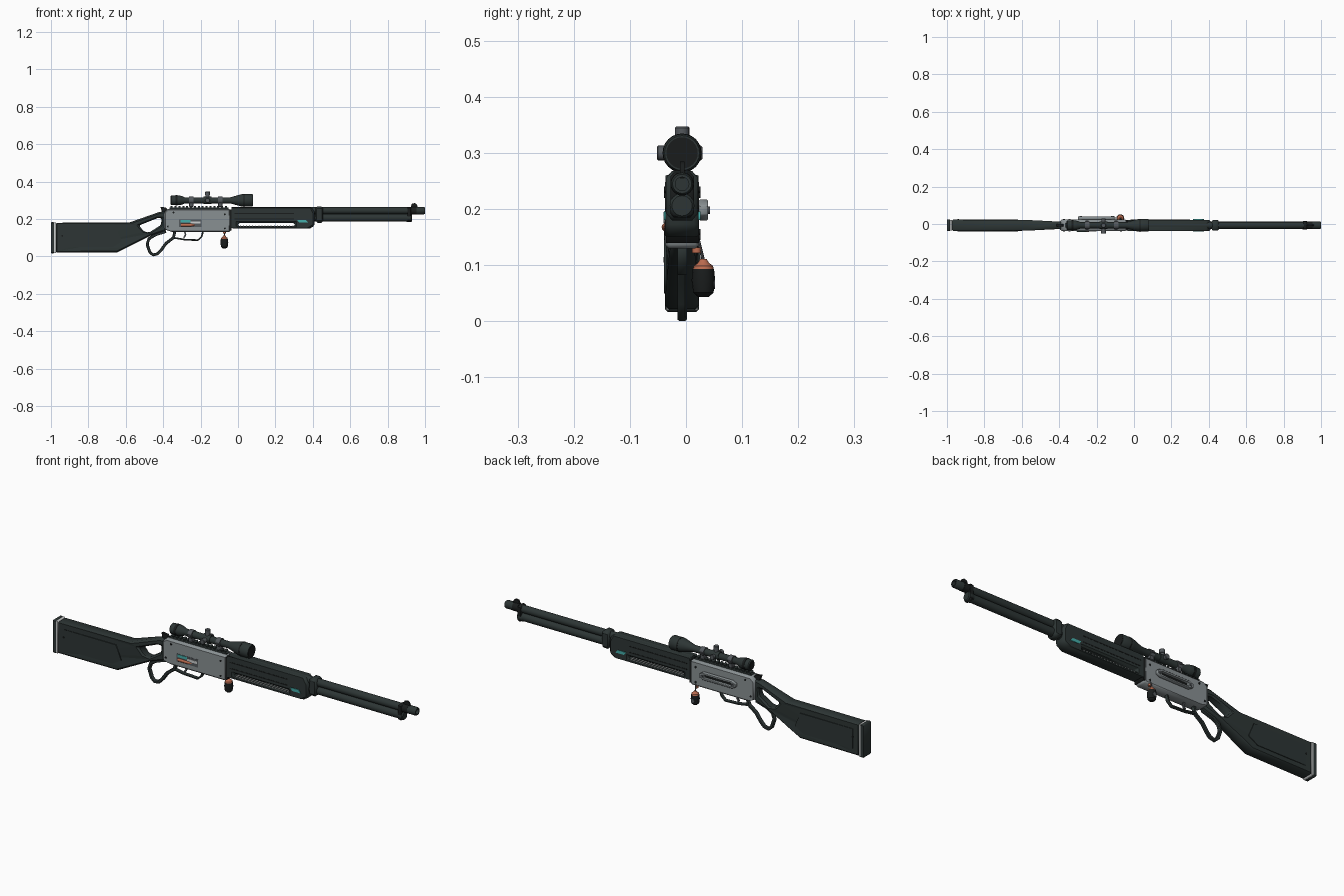
import bpy, bmesh, math
from mathutils import Vector

if "Cube" in bpy.data.objects:
    bpy.data.objects.remove(bpy.data.objects["Cube"])

Y0 = -0.007  # centre plane of the rifle


def material(name, *rgb):
    m = bpy.data.materials.new(name)
    m.use_nodes = True
    m.diffuse_color = (*rgb, 1)
    m.node_tree.nodes["Principled BSDF"].inputs["Base Color"].default_value = (*rgb, 1)
    return m


DARK = material("dark green grey", 0.026, 0.036, 0.035)
BLACK = material("near black", 0.01, 0.012, 0.012)
STEEL = material("receiver grey", 0.25, 0.28, 0.29)
MID = material("mid grey", 0.09, 0.1, 0.11)
LIGHT = material("light grey", 0.6, 0.62, 0.62)
COPPER = material("copper", 0.5, 0.15, 0.08)
TEAL = material("teal", 0.06, 0.42, 0.4)


def finish(ob, mat, bevel=0):
    if not ob.data.materials:
        ob.data.materials.append(mat)
    bpy.ops.object.select_all(action='DESELECT')
    ob.select_set(True)
    bpy.context.view_layer.objects.active = ob
    if bevel:
        b = ob.modifiers.new("bevel", 'BEVEL')
        b.width, b.segments, b.limit_method, b.angle_limit = bevel, 1, 'ANGLE', 0.6
    return ob


def mesh_object(name, bm):
    me = bpy.data.meshes.new(name)
    bmesh.ops.recalc_face_normals(bm, faces=bm.faces)
    bm.to_mesh(me)
    bm.free()
    ob = bpy.data.objects.new(name, me)
    bpy.context.collection.objects.link(ob)
    return ob


def plate(name, loops, half, mat, bevel=0, y=Y0, taper=None):
    """Side outlines in x, z (later loops are holes), given thickness along y."""
    cu = bpy.data.curves.new(name, 'CURVE')
    cu.dimensions, cu.fill_mode, cu.extrude = '2D', 'BOTH', half
    for loop in loops:
        s = cu.splines.new('POLY')
        s.points.add(len(loop) - 1)
        for p, (x, z) in zip(s.points, loop):
            p.co = (x, z, 0, 1)
        s.use_cyclic_u = True
    tmp = bpy.data.objects.new(name + "_outline", cu)
    bpy.context.collection.objects.link(tmp)
    bpy.context.view_layer.update()
    bm = bmesh.new()
    bm.from_mesh(tmp.to_mesh())
    tmp.to_mesh_clear()
    bpy.data.objects.remove(tmp)
    bmesh.ops.remove_doubles(bm, verts=bm.verts, dist=1e-5)
    for v in bm.verts:
        x, z, d = v.co
        v.co = (x, y - d * (taper(x) if taper else 1), z)
    return finish(mesh_object(name, bm), mat, bevel)


def box(name, x0, x1, z0, z1, half, mat, bevel=0, y=Y0):
    return plate(name, [[(x0, z0), (x1, z0), (x1, z1), (x0, z1)]], half, mat, bevel, y)


def band(name, path, width, half, mat, bevel=0):
    """Strap of even width following a path in x, z."""
    pts = [Vector(p) for p in path]
    left, right = [], []
    for i, p in enumerate(pts):
        d = (pts[min(i + 1, len(pts) - 1)] - pts[max(i - 1, 0)]).normalized()
        n = Vector((-d.y, d.x)) * width / 2
        left.append(tuple(p + n))
        right.append(tuple(p - n))
    return plate(name, [left + right[::-1]], half, mat, bevel)


def lathe(name, pts, pos, mat, axis=(1, 0, 0), seg=24):
    """Turned part: pts are (distance along axis, radius)."""
    bm = bmesh.new()
    rings = [[bm.verts.new((r * math.cos(a), r * math.sin(a), t))
              for a in (math.tau * i / seg for i in range(seg))] for t, r in pts]
    for a, b in zip(rings, rings[1:]):
        for i in range(seg):
            j = (i + 1) % seg
            bm.faces.new((a[i], a[j], b[j], b[i]))
    bm.faces.new(rings[0])
    bm.faces.new(rings[-1])
    q = Vector(axis).to_track_quat('Z', 'Y')
    for v in bm.verts:
        v.co = q @ v.co + Vector(pos)
    ob = finish(mesh_object(name, bm), mat)
    bpy.ops.object.shade_smooth_by_angle(angle=0.6)
    return ob


# Skeleton stock, butt pad and cheek panels
plate("stock", [
    [(-.975, .02), (-.645, .022), (-.59, .05), (-.47, .11), (-.385, .138),
     (-.385, .242), (-.42, .238), (-.58, .182), (-.975, .18)],
    [(-.53, .165), (-.43, .205), (-.408, .205), (-.412, .168), (-.475, .128), (-.5, .132)]],
    .03, DARK, .007, taper=lambda x: 1 if x < -.6 else 1 - (x + .6) * 1.7)
box("butt_spacer", -.984, -.974, .019, .181, .0285, LIGHT)
box("butt_pad", -1, -.983, .017, .183, .03, DARK, .004)
for s, side in ((-1, "right"), (1, "left")):
    plate("stock_panel_" + side, [[(-.94, .05), (-.67, .05), (-.62, .08), (-.65, .15), (-.94, .15)]],
          .002, DARK, y=Y0 + s * .03)
    lathe("stock_screw_" + side, [(0, .005), (.003, .005)], (-.94, Y0 + s * .03, .11), BLACK, (0, s, 0), 12)

# Receiver
plate("receiver", [[(-.35, .13), (-.04, .13), (-.04, .255), (-.375, .255), (-.395, .235), (-.395, .145)]],
      .0305, STEEL, .007)
box("receiver_front_edge", -.045, -.034, .14, .25, .029, BLACK)
plate("hammer", [[(-.4, .225), (-.375, .25), (-.385, .262), (-.415, .265), (-.41, .25)]], .007, BLACK)
for x, z in ((-.375, .16), (-.07, .225), (-.07, .15), (-.345, .235)):
    for s in (-1, 1):
        lathe("receiver_pin", [(0, .005), (.002, .005)], (x, Y0 + s * .0305, z), BLACK, (0, s, 0), 12)

# Ejection port with cartridge, right side
F = Y0 - .0305
box("ejection_port", -.315, -.195, .158, .197, .001, MID, y=F)
box("port_teal", -.308, -.255, .182, .195, .003, TEAL, y=F)
box("port_bolt", -.255, -.2, .175, .188, .003, LIGHT, y=F)
lathe("cartridge", [(0, .008), (.055, .008), (.075, .004)], (-.306, F + .002, .168), COPPER, seg=12)

# Shell carrier loop, left side
B = Y0 + .0305
plate("carrier_frame", [
    [(-.28, .18), (-.12, .18), (-.1, .19), (-.1, .207), (-.12, .217), (-.28, .217), (-.3, .207), (-.3, .19)],
    [(-.275, .19), (-.125, .19), (-.125, .207), (-.275, .207)]], .008, STEEL, .002, B + .008)
box("carrier_slot", -.277, -.123, .188, .209, .001, BLACK, y=B + .001)
for x in (-.285, -.115):
    lathe("carrier_screw", [(0, .007), (.004, .007)], (x, B + .015, .198), MID, (0, 1, 0), 12)

# Lever loop, trigger guard and trigger
band("lever_loop", [(-.385, .134), (-.44, .117), (-.476, .095), (-.486, .065), (-.472, .024), (-.455, .008),
                    (-.43, .014), (-.41, .035), (-.385, .07), (-.345, .1), (-.338, .132)],
     .016, .0085, DARK, .003)
band("trigger_guard", [(-.345, .1), (-.285, .09), (-.215, .087), (-.195, .105), (-.187, .133)],
     .009, .0085, DARK, .002)
band("trigger", [(-.285, .133), (-.28, .115), (-.29, .1)], .008, .004, MID)

# Handguard with long through slot
plate("handguard", [
    [(-.036, .15), (.385, .15), (.41, .165), (.41, .235), (.395, .262), (-.036, .262)],
    [(.0, .162), (.305, .162), (.305, .178), (.0, .178)]], .0295, DARK, .01)
for i in range(18):
    box("slot_stud", .01 + i * .0165, .015 + i * .0165, .161, .166, .026, LIGHT)
for s, side in ((-1, "right"), (1, "left")):
    y = Y0 + s * .0295
    for z in (.198, .228):
        box("groove_" + side, -.02, .3, z, z + .005, .001, BLACK, y=y)
    plate("teal_mark_" + side, [[(.315, .196), (.328, .181), (.375, .181), (.362, .196)]],
          .003, TEAL, y=y)

# Barrel, magazine tube and bands
lathe("barrel", [(0, .0185), (.975, .0185), (.975, .02), (1.03, .02), (1.036, .017), (1.036, .012), (1.0, .012)],
      (-.036, Y0, .245), DARK)
lathe("magazine_tube", [(0, .02), (.52, .02), (.525, .016)], (.405, Y0, .206), DARK)
lathe("magazine_cap", [(0, .02), (.003, .022), (.025, .022), (.03, .018)], (.9, Y0, .206), DARK)
box("barrel_band", .415, .455, .18, .268, .028, DARK, .01)
box("front_band", .905, .925, .185, .265, .021, BLACK, .006)
plate("front_sight", [[(.92, .255), (.965, .255), (.955, .28), (.945, .285), (.93, .282)]], .004, BLACK)
lathe("sight_base", [(0, .021), (.03, .021)], (.925, Y0, .245), BLACK)

# Toothed top rail
box("rail_base", -.365, -.05, .252, .263, .013, DARK)
for i in range(15):
    box("rail_tooth", -.36 + i * .0207, -.349 + i * .0207, .262, .27, .013, DARK)

# Telescopic scope
lathe("scope_tube", [(-.36, .022), (-.356, .026), (-.315, .026), (-.3, .023), (-.285, .0165), (-.04, .0165),
                     (.015, .032), (.03, .034), (.074, .034), (.08, .031)], (0, Y0, .3), DARK)
lathe("ocular_lens", [(0, .018), (.002, .018)], (-.362, Y0, .3), BLACK)
lathe("objective_lens", [(0, .028), (.002, .028)], (.0795, Y0, .3), BLACK)
lathe("zoom_ring", [(0, .0275), (.012, .0275)], (-.335, Y0, .3), BLACK)
lathe("bell_ring", [(0, .0348), (.006, .0348)], (.03, Y0, .3), BLACK)
for x in (-.25, -.095):
    lathe("scope_ring", [(-.011, .021), (.011, .021)], (x, Y0, .3), MID)
    box("ring_foot", x - .011, x + .011, .265, .29, .015, MID, .002)
    box("ring_clamp", x - .008, x + .008, .297, .303, .025, MID)
lathe("turret_hub", [(-.022, .02), (.022, .02)], (-.163, Y0, .3), DARK)
for name, axis, reach in (("top_turret", (0, 0, 1), .047), ("right_turret", (0, -1, 0), .045),
                          ("left_turret", (0, 1, 0), .036)):
    lathe(name, [(.01, .01), (.028, .01), (.028, .013), (reach - .002, .013), (reach, .011)],
          (-.163, Y0, .3), MID, axis, 16)

# Hanging charm
C = (-.073, .031)
lathe("charm_cord", [(0, .003), (.05, .003)], (*C, .108), MID, (0, -.25, 1), 8)
lathe("charm_cap", [(0, .019), (.008, .017), (.013, .01), (.02, .006)], (*C, .091), COPPER, (0, 0, 1), 16)
lathe("charm_body", [(0, .009), (.008, .018), (.03, .021), (.05, .019)], (*C, .043), BLACK, (0, 0, 1), 16)
lathe("charm_badge", [(0, .01), (.003, .01)], (C[0], .049, .068), MID, (0, 1, 0), 12)
lathe("charm_ring", [(0, .008), (.01, .008)], (C[0], .019, .122), COPPER, (0, 0, 1), 12)
